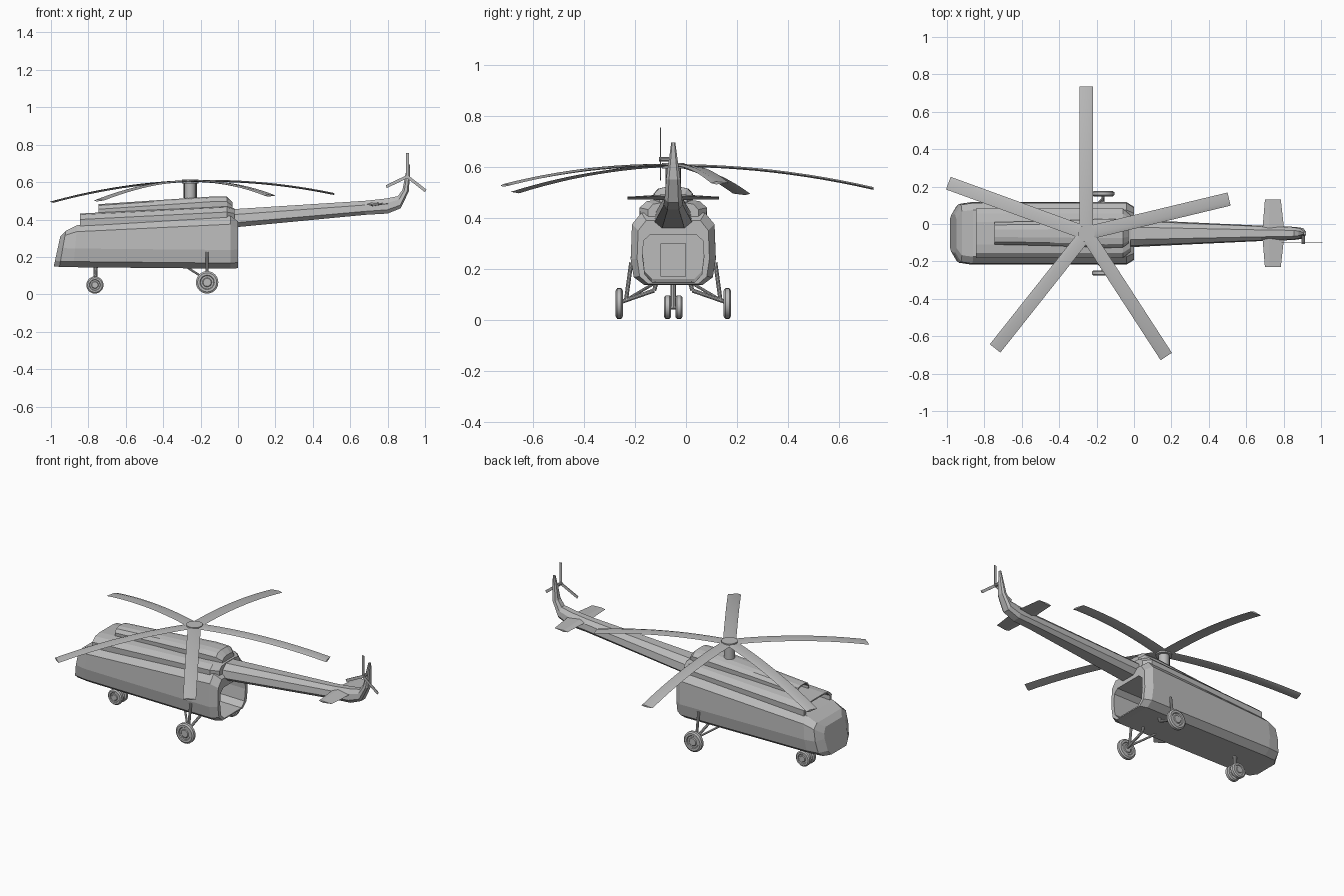
import bpy, bmesh, math
from mathutils import Vector

cube = bpy.data.objects.get("Cube")
if cube:
    bpy.data.objects.remove(cube)

CY = -0.05  # centre line of the airframe

grey = bpy.data.materials.new("airframe grey")
grey.use_nodes = True
grey.diffuse_color = (0.5, 0.5, 0.5, 1)
grey.node_tree.nodes["Principled BSDF"].inputs["Base Color"].default_value = (0.5, 0.5, 0.5, 1)


def finish(name, bm, smooth=False):
    bmesh.ops.recalc_face_normals(bm, faces=bm.faces[:])
    mesh = bpy.data.meshes.new(name)
    bm.to_mesh(mesh)
    bm.free()
    mesh.materials.append(grey)
    ob = bpy.data.objects.new(name, mesh)
    bpy.context.scene.collection.objects.link(ob)
    if smooth:
        bpy.ops.object.select_all(action='DESELECT')
        ob.select_set(True)
        bpy.context.view_layer.objects.active = ob
        bpy.ops.object.shade_smooth_by_angle(angle=math.radians(35))
    return ob


def loft(name, rings, smooth=False):
    """Skin a list of equal point rings and cap both ends."""
    bm = bmesh.new()
    rows = [[bm.verts.new(p) for p in ring] for ring in rings]
    n = len(rows[0])
    for a, b in zip(rows, rows[1:]):
        for i in range(n):
            j = (i + 1) % n
            bm.faces.new((a[i], a[j], b[j], b[i]))
    bm.faces.new(rows[0])
    bm.faces.new(rows[-1][::-1])
    return finish(name, bm, smooth)


def mirrored(half):
    """Close a half section of (x, width, z) points about the centre line."""
    return [(x, CY + w, z) for x, w, z in half] + [(x, CY - w, z) for x, w, z in reversed(half)]


def rod(name, a, b, radius, sides=10, r2=None):
    a, b = Vector(a), Vector(b)
    d = b - a
    bm = bmesh.new()
    bmesh.ops.create_cone(bm, cap_ends=True, segments=sides, radius1=radius,
                          radius2=radius if r2 is None else r2, depth=d.length)
    rot = d.to_track_quat('Z', 'Y').to_matrix().to_4x4()
    bmesh.ops.transform(bm, matrix=rot, verts=bm.verts)
    bmesh.ops.translate(bm, vec=(a + b) / 2, verts=bm.verts)
    return finish(name, bm, True)


# Fuselage: outer skin from the nose to the rear, then back in along the open cabin
def hull_ring(x_low, x_top, w, zb, zs, zt):
    half = [(0.115, zb), (0.155, zb + 0.03), (0.167, zb + 0.1), (0.162, zs), (0.125, zt)]
    return mirrored([(x_low + (x_top - x_low) * (z - zb) / (zt - zb), h * w, z) for h, z in half])


loft("fuselage", [hull_ring(*s) for s in (
    (-0.985, -0.95, 0.62, 0.15, 0.28, 0.31),
    (-0.955, -0.92, 0.94, 0.147, 0.315, 0.34),
    (-0.88, -0.86, 1.0, 0.145, 0.335, 0.37),
    (-0.04, -0.04, 1.0, 0.137, 0.375, 0.42),
    (0, 0, 0.85, 0.14, 0.35, 0.39),
    (0, 0, 0.72, 0.147, 0.31, 0.335),
    (-0.75, -0.75, 0.72, 0.16, 0.31, 0.335))])

# Cabin bulkhead door, a thin plate
bm = bmesh.new()
bmesh.ops.create_cube(bm, size=1)
bmesh.ops.scale(bm, vec=(0.008, 0.1, 0.13), verts=bm.verts)
bmesh.ops.translate(bm, vec=(-0.747, CY, 0.235), verts=bm.verts)
finish("bulkhead_door", bm)


# Engine decks on the roof, with hollow intakes in front
def deck(name, half, stations):
    rings = []
    for x, w, lift, k in stations:
        top = max(z for h, z in half)
        base = half[0][1]
        rings.append(mirrored([(x, h * w, lift + base + (z - base) * k) for h, z in half]))
    return loft(name, rings)


deck("engine_deck", [(0.13, 0.35), (0.132, 0.4), (0.105, 0.425), (0.06, 0.432)], (
    (-0.75, 0.86, 0.005, 0.85), (-0.845, 0.86, 0.005, 0.85), (-0.845, 1, 0, 1),
    (-0.06, 1, 0.04, 1), (-0.02, 0.75, 0.04, 0.85)))
deck("gearbox_cowl", [(0.058, 0.41), (0.06, 0.455), (0.045, 0.475), (0.02, 0.482)], (
    (-0.65, 0.85, 0.005, 0.85), (-0.745, 0.85, 0.005, 0.85), (-0.745, 1, 0, 1),
    (-0.45, 1.1, 0.02, 1), (-0.15, 1.3, 0.04, 1), (-0.06, 1.25, 0.04, 1), (-0.03, 0.9, 0.03, 0.75)))


# Tail boom curving up into the fin
def boom_ring(x0, z0, x1, z1, w):
    return mirrored([(x0 + (x1 - x0) * t, w * k, z0 + (z1 - z0) * t)
                     for t, k in ((0, 0.6), (0.25, 1), (0.7, 0.9), (1, 0.45))])


loft("tail_boom", [boom_ring(*s) for s in (
    (-0.06, 0.355, -0.06, 0.455, 0.075),
    (0, 0.36, 0, 0.457, 0.073),
    (0.68, 0.425, 0.68, 0.50, 0.041),
    (0.80, 0.432, 0.79, 0.512, 0.038),
    (0.87, 0.46, 0.855, 0.525, 0.034),
    (0.913, 0.55, 0.88, 0.56, 0.028),
    (0.918, 0.62, 0.893, 0.63, 0.018),
    (0.92, 0.695, 0.907, 0.695, 0.008))])

# Tailplane
for side, name in ((1, "left"), (-1, "right")):
    loft(name + "_tailplane", [
        [(xa, CY + side * y, z), (xm, CY + side * y, z + t), (xb, CY + side * y, z + 0.003), (xm, CY + side * y, z - t)]
        for y, xa, xm, xb, z, t in ((0, 0.685, 0.72, 0.805, 0.482, 0.012),
                                    (0.18, 0.70, 0.725, 0.785, 0.478, 0.005))])

# Main rotor: mast, hub and five drooping blades
HX, HZ, REACH = -0.255, 0.605, 0.785
rod("rotor_mast", (HX, CY, 0.48), (HX, CY, HZ), 0.03, 16)
rod("rotor_hub", (HX, CY, HZ - 0.012), (HX, CY, HZ + 0.01), 0.045, 20)
for n, deg in enumerate((90, 160, 231.6, 303, 13.5)):
    a = math.radians(deg)
    out, across = Vector((math.cos(a), math.sin(a), 0)), Vector((-math.sin(a), math.cos(a), 0))
    rings = []
    for i in range(13):
        t = i / 12
        c = Vector((HX, CY, HZ - 0.09 * t * t)) + out * REACH * t
        c.z += 0.028 * (c.x - HX)
        rings.append([c + across * s + Vector((0, 0, h)) for s, h in
                      ((-0.036, 0), (-0.015, 0.006), (0.036, 0.001), (-0.015, -0.005))])
    loft(f"rotor_blade_{n + 1}", rings, True)

# Tail rotor
TX, TY, TZ = 0.905, -0.1, 0.63
rod("tail_rotor_shaft", (TX, CY, TZ), (TX, TY - 0.006, TZ), 0.009)
for n, deg in enumerate((90, 206, 322)):
    a = math.radians(deg)
    out, across = Vector((math.cos(a), 0, math.sin(a))), Vector((-math.sin(a), 0, math.cos(a)))
    hub = Vector((TX, TY, TZ))
    loft(f"tail_rotor_blade_{n + 1}", [
        [hub + out * r + across * s * 0.008 + Vector((0, d * 0.002, 0))
         for s, d in ((-1, -1), (1, -1), (1, 1), (-1, 1))] for r in (0, 0.125)])


# Landing gear
def wheel(name, x, y, z, r, width):
    """Spin a tyre profile with a recessed rim about its axle."""
    prof = [(0, 0.45), (0.35, 0.45), (0.42, 0.32), (0.58, 0.32), (0.64, 0.48), (0.85, 0.5), (1, 0.28)]
    prof += [(k, -d) for k, d in reversed(prof)]
    bm = bmesh.new()
    vs = [bm.verts.new((x + k * r, y + d * width, z)) for k, d in prof]
    es = [bm.edges.new(p) for p in zip(vs, vs[1:])]
    bmesh.ops.spin(bm, geom=vs + es, cent=(x, y, z), axis=(0, 1, 0), angle=math.tau, steps=24)
    bmesh.ops.remove_doubles(bm, verts=bm.verts, dist=0.0001)
    finish(name, bm, True)


NX, MX = -0.765, -0.165
rod("nose_strut", (NX + 0.005, CY, 0.16), (NX, CY, 0.047), 0.011)
rod("nose_axle", (NX, CY - 0.03, 0.05), (NX, CY + 0.03, 0.05), 0.009)
for side, name in ((1, "left"), (-1, "right")):
    wheel(name + "_nose_wheel", NX, CY + side * 0.022, 0.05, 0.046, 0.028)
    wheel(name + "_main_wheel", MX, CY + side * 0.212, 0.064, 0.06, 0.028)
    hub = (MX, CY + side * 0.205, 0.07)
    knee = (MX, CY + side * 0.075, 0.115)
    rod(name + "_upper_strut", (MX, CY + side * 0.165, 0.225), (MX, CY + side * 0.185, 0.08), 0.008)
    rod(name + "_lower_arm", knee, hub, 0.008)
    rod(name + "_arm_root", knee, (MX, CY + side * 0.065, 0.15), 0.008)
    rod(name + "_drag_brace", (MX - 0.1, CY + side * 0.08, 0.14), (MX, CY + side * 0.19, 0.075), 0.006)
